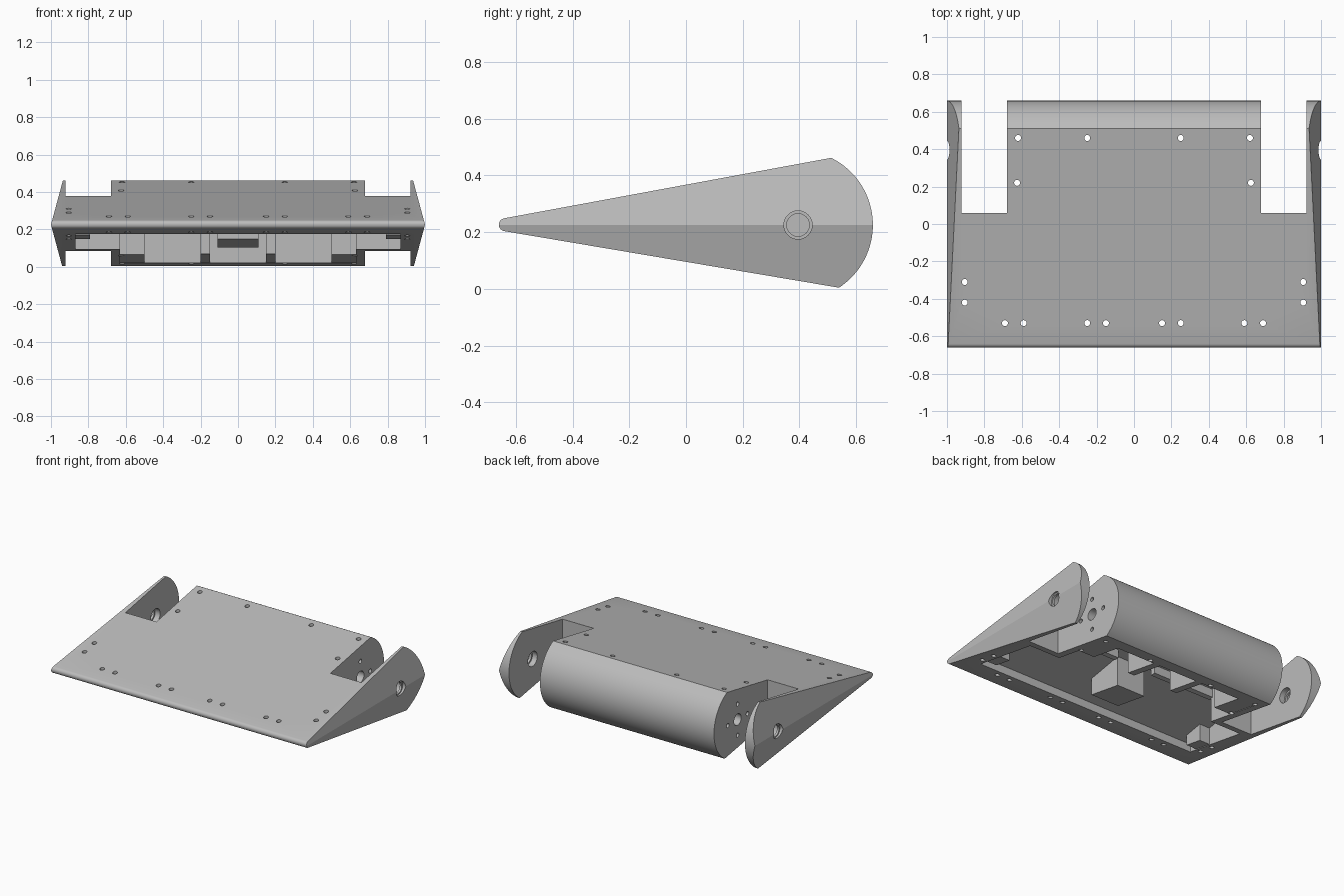
import bpy, bmesh, math
from mathutils import Vector, Matrix

cube = bpy.data.objects.get("Cube")
if cube:
    bpy.data.objects.remove(cube, do_unlink=True)

grey = bpy.data.materials.new("plain grey")
grey.use_nodes = True
grey.diffuse_color = (0.5, 0.5, 0.5, 1)
grey.node_tree.nodes["Principled BSDF"].inputs["Base Color"].default_value = (0.5, 0.5, 0.5, 1)

AXLE_Y, AXLE_Z, BARREL_R = 0.395, 0.225, 0.264


def top(y):
    return 0.248 + (y + 0.64) * 0.1826


def under(y):
    return 0.204 - (y + 0.64) * 0.1705


def make(name, bm):
    bmesh.ops.recalc_face_normals(bm, faces=bm.faces)
    mesh = bpy.data.meshes.new(name)
    bm.to_mesh(mesh)
    bm.free()
    mesh.materials.append(grey)
    obj = bpy.data.objects.new(name, mesh)
    bpy.context.collection.objects.link(obj)
    return obj


def prism(profile, x0, x1):
    """Side profile of (y, z) points extruded along x."""
    bm = bmesh.new()
    face = bm.faces.new([bm.verts.new((x0, y, z)) for y, z in profile])
    new = bmesh.ops.extrude_face_region(bm, geom=[face])["geom"]
    bmesh.ops.translate(bm, vec=(x1 - x0, 0, 0),
                        verts=[v for v in new if isinstance(v, bmesh.types.BMVert)])
    return bm


def rod(center, radius, length, axis="Z", sides=20):
    bm = bmesh.new()
    turn = Matrix.Rotation(math.pi / 2, 4, "Y") if axis == "X" else Matrix()
    bmesh.ops.create_cone(bm, cap_ends=True, segments=sides, radius1=radius, radius2=radius,
                          depth=length, matrix=Matrix.Translation(center) @ turn)
    return bm


def combine(bm, operation):
    """Boolean a part into the shell, then remove the tool."""
    tool = make("cutter", bm)
    mod = shell.modifiers.new("bool", "BOOLEAN")
    mod.operation, mod.object, mod.solver = operation, tool, "EXACT"
    graph = bpy.context.evaluated_depsgraph_get()
    result = bpy.data.meshes.new_from_object(shell.evaluated_get(graph))
    shell.modifiers.clear()
    shell.data = result
    bpy.data.objects.remove(tool, do_unlink=True)


def cut(bm):
    combine(bm, "DIFFERENCE")


def block(x0, x1, y0, y1, depth=1.0):
    """Inner block hanging from the roof; depth 1 reaches the underside."""
    def low(y):
        return top(y) - 0.03 - depth * (top(y) - 0.03 - under(y) - 0.004)
    combine(prism([(y0, low(y0)), (y1, low(y1)), (y1, top(y1) - 0.03),
                   (y0, top(y0) - 0.03)], x0, x1), "UNION")


# Wedge shell: rounded nose, sloping faces and round rear
profile = [(-0.637 + 0.023 * math.cos(math.radians(a)), 0.226 + 0.023 * math.sin(math.radians(a)))
           for a in range(260, 99, -16)]
start, end = math.atan2(0.233, 0.115), math.atan2(-0.222, 0.145)
profile += [(AXLE_Y + BARREL_R * math.cos(a), AXLE_Z + BARREL_R * math.sin(a))
            for a in (start + (end - start) * i / 40 for i in range(41))]
bm = prism(profile, -1, 1)

# Bevelled outer sides meeting in a ridge
for side in (-1, 1):
    for up in (-1, 1):
        geom = bm.verts[:] + bm.edges[:] + bm.faces[:]
        bmesh.ops.bisect_plane(bm, geom=geom, plane_co=(side, 0, AXLE_Z),
                               plane_no=Vector((side, 0, up * 0.27)), clear_outer=True)
        rim = [e for e in bm.edges if e.is_boundary]
        bmesh.ops.holes_fill(bm, edges=rim)
shell = make("wedge_shell", bm)


# Hollow underside, wide in front and narrower between the notches
def cavity(width, y0, y1):
    cut(prism([(y0, -0.1), (y1, -0.1), (y1, top(y1) - 0.045), (y0, top(y0) - 0.045)],
              -width, width))


cavity(0.87, -0.48, 0.01)
cavity(0.63, -0.02, 0.44)

# Centre block, then mirrored blocks, ribs and corner bosses
block(-0.11, 0.11, -0.29, -0.03)
for s in (-1, 1):
    def pair(a, b, *rest):
        block(min(s * a, s * b), max(s * a, s * b), *rest)
    pair(0.15, 0.64, -0.01, 0.025, 0.3)
    pair(0.50, 0.64, 0.20, 0.45)
    pair(0.15, 0.20, 0.18, 0.45)
    pair(0.79, 0.89, -0.42, -0.29)

# Notches between barrel and side plates
for s in (-1, 1):
    x0, x1 = sorted((s * 0.68, s * 0.922))
    cut(prism([(0.06, -0.2), (0.9, -0.2), (0.9, 0.7), (0.06, 0.7)], x0, x1))

# Axle holes, stepped in the side plates, and barrel end holes
for s in (-1, 1):
    cut(rod((s * 0.96, AXLE_Y, AXLE_Z), 0.04, 0.16, "X", 32))
    cut(rod((s * 0.93, AXLE_Y, AXLE_Z), 0.052, 0.06, "X", 32))
    cut(rod((s * 0.99, AXLE_Y, AXLE_Z), 0.05, 0.03, "X", 32))
    cut(rod((s * 0.66, AXLE_Y, AXLE_Z), 0.04, 0.12, "X", 32))
    for k in range(4):
        a = k * math.pi / 2
        cut(rod((s * 0.67, AXLE_Y + 0.11 * math.cos(a), AXLE_Z + 0.11 * math.sin(a)),
                0.015, 0.08, "X", 16))

# Screw holes
for x, y in ((0.62, 0.46), (0.25, 0.46), (0.625, 0.22), (0.905, -0.31), (0.905, -0.42),
             (0.69, -0.53), (0.59, -0.53), (0.25, -0.53), (0.15, -0.53)):
    for s in (-1, 1):
        cut(rod((s * x, y, 0.2), 0.016, 0.8, "Z", 16))

# Smooth rounds, sharp edges kept
bpy.ops.object.select_all(action="DESELECT")
shell.select_set(True)
bpy.context.view_layer.objects.active = shell
bpy.ops.object.shade_smooth_by_angle(angle=math.radians(25))
